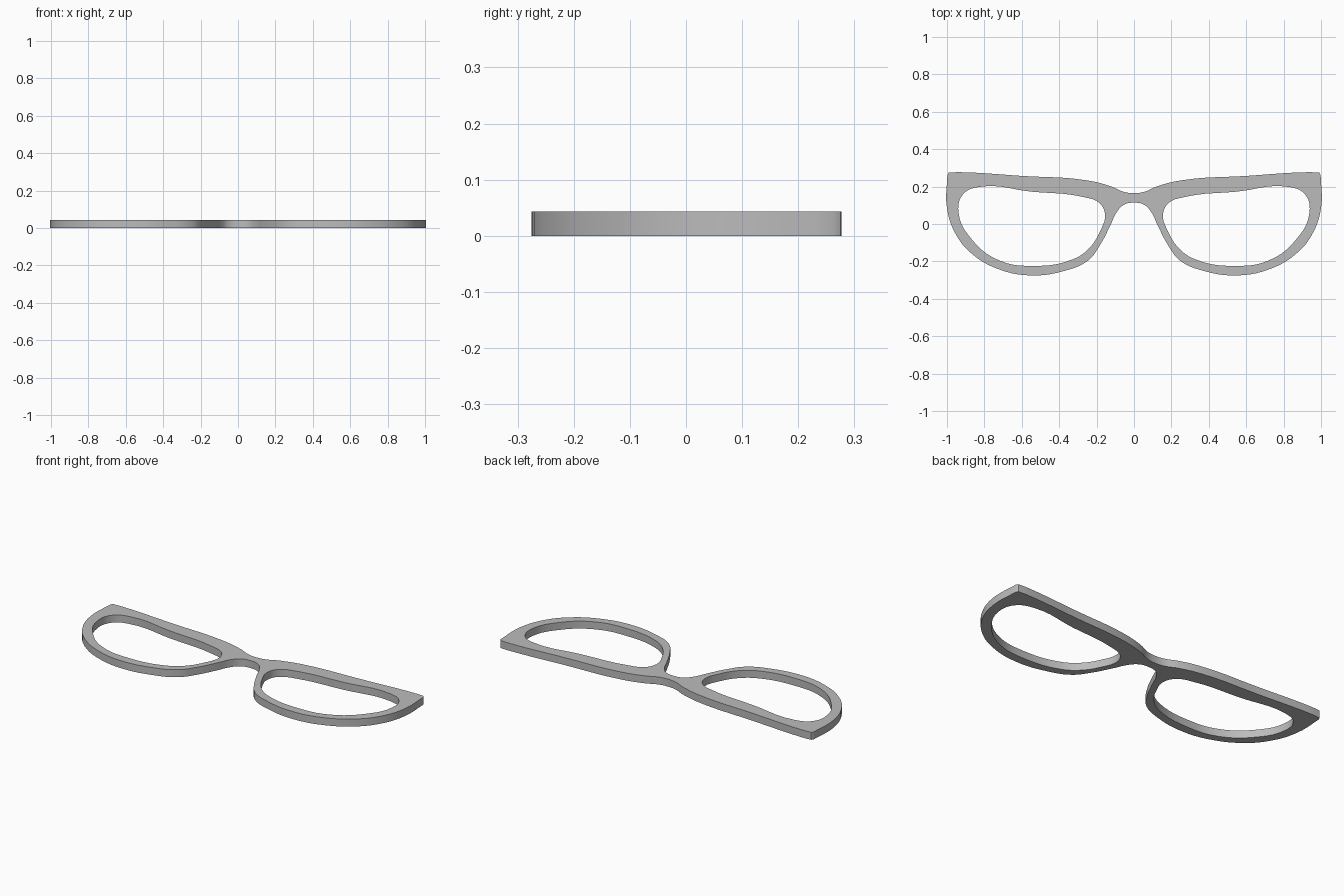
import bpy
import bmesh

cube = bpy.data.objects.get("Cube")
if cube:
    bpy.data.objects.remove(cube, do_unlink=True)

THICKNESS = 0.043

# Right half of the outer edge, from bridge top round to bridge underside
outer = [(0, .165), (.055, .172), (.12, .2), (.25, .233), (.6, .257), (.93, .277),
         (.99, .275), (.998, .262), (1, .085), (.95, -.06), (.86, -.165),
         (.72, -.243), (.55, -.275), (.37, -.25), (.245, -.195), (.18, -.11),
         (.13, -.015), (.088, .07), (.052, .104), (0, .114)]
outer_sharp = {6, 7}

# Lens opening on one side
lens = [(.83, .198), (.55, .173), (.27, .144), (.185, .112), (.155, .05), (.182, -.04),
        (.245, -.135), (.33, -.19), (.54, -.224), (.72, -.195), (.865, -.085),
        (.938, .06), (.915, .158)]


def add_loop(curve, points, sharp=()):
    """Closed smooth loop, with straight handles at the sharp points."""
    spline = curve.splines.new("BEZIER")
    spline.bezier_points.add(len(points) - 1)
    spline.use_cyclic_u = True
    for i, (p, (x, y)) in enumerate(zip(spline.bezier_points, points)):
        p.co = (x, y, 0)
        p.handle_left_type = p.handle_right_type = "VECTOR" if i in sharp else "AUTO"


def mirrored(points):
    return [(-x, y) for x, y in reversed(points)]


# Flat filled profile with two openings, extruded to thickness
curve = bpy.data.curves.new("glasses_frame", "CURVE")
curve.dimensions = "2D"
curve.fill_mode = "BOTH"
curve.resolution_u = 5
curve.extrude = THICKNESS / 2
last = 2 * len(outer) - 3
add_loop(curve, outer + mirrored(outer)[1:-1],
         outer_sharp | {last + 1 - i for i in outer_sharp})
add_loop(curve, lens)
add_loop(curve, mirrored(lens))

frame = bpy.data.objects.new("glasses_frame", curve)
bpy.context.collection.objects.link(frame)
bpy.ops.object.select_all(action="DESELECT")
frame.select_set(True)
bpy.context.view_layer.objects.active = frame
bpy.ops.object.convert(target="MESH")
frame = bpy.context.object

# Weld the faces to the walls and rest the frame on the ground
bm = bmesh.new()
bm.from_mesh(frame.data)
bmesh.ops.remove_doubles(bm, verts=bm.verts, dist=0.0002)
bmesh.ops.recalc_face_normals(bm, faces=bm.faces)
bmesh.ops.translate(bm, verts=bm.verts, vec=(0, 0, THICKNESS / 2))
bm.to_mesh(frame.data)
bm.free()

# Plain grey finish
grey = bpy.data.materials.new("plain_grey")
grey.use_nodes = True
colour = (0.5, 0.5, 0.5, 1)
grey.diffuse_color = colour
grey.node_tree.nodes["Principled BSDF"].inputs["Base Color"].default_value = colour
frame.data.materials.clear()
frame.data.materials.append(grey)
bpy.ops.object.shade_smooth_by_angle(angle=0.6)
